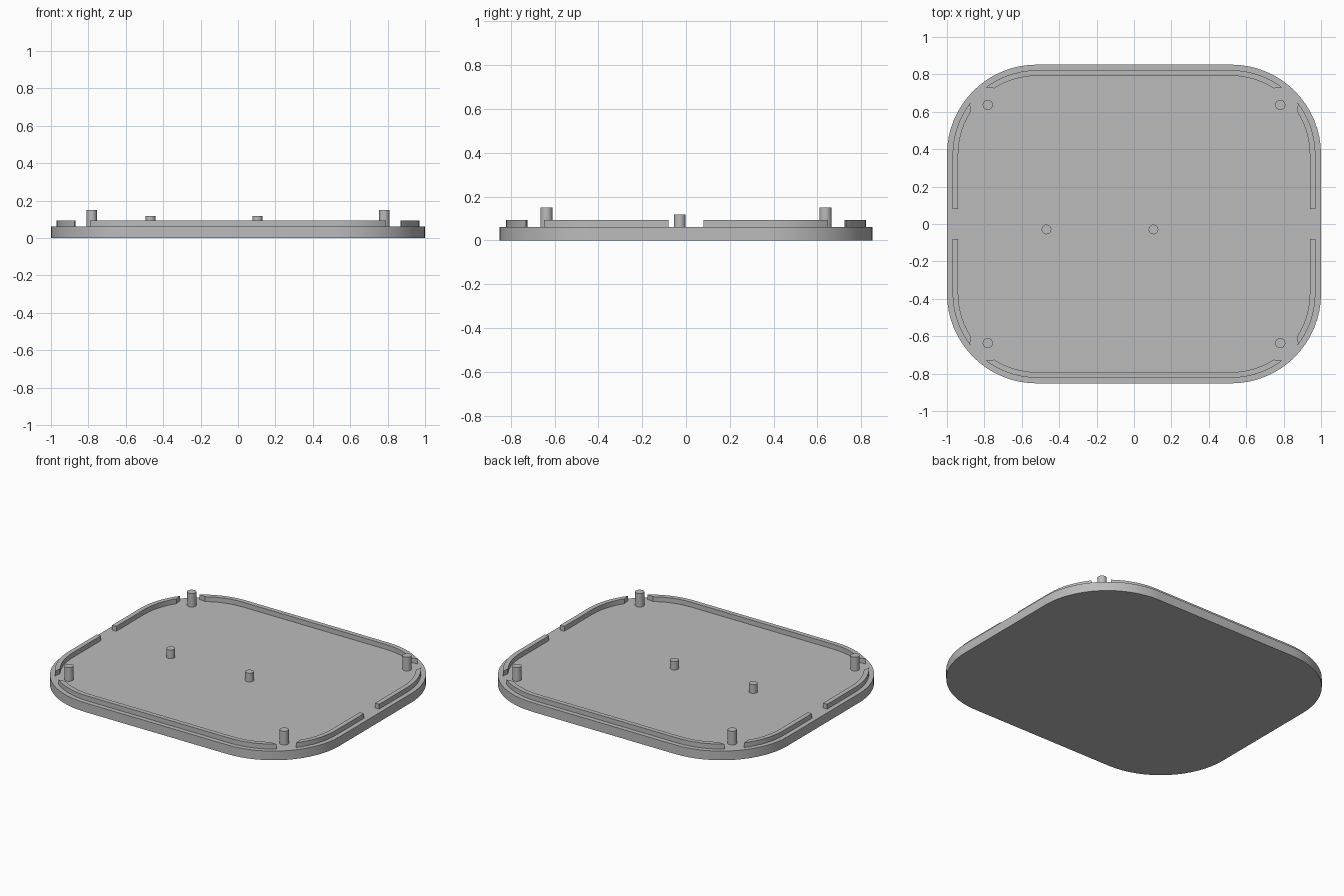
import bpy
import bmesh
from math import cos, sin, pi, radians

if "Cube" in bpy.data.objects:
    bpy.data.objects.remove(bpy.data.objects["Cube"])

HALF_X, HALF_Y, CORNER = 1.0, 0.852, 0.48
PLATE_TOP, LIP_TOP = 0.06, 0.092
POST_X, POST_Y = 0.782, 0.637

grey = bpy.data.materials.new("plain grey")
grey.use_nodes = True
colour = (0.5, 0.5, 0.5, 1)
grey.diffuse_color = colour
grey.node_tree.nodes["Principled BSDF"].inputs["Base Color"].default_value = colour


def rounded_outline(inset, steps=16):
    """Rounded rectangle, moved inwards by inset, counter-clockwise."""
    r = CORNER - inset
    points = []
    for quarter, (sx, sy) in enumerate([(1, 1), (-1, 1), (-1, -1), (1, -1)]):
        for i in range(steps + 1):
            a = (quarter + i / steps) * pi / 2
            points.append((sx * (HALF_X - CORNER) + r * cos(a),
                           sy * (HALF_Y - CORNER) + r * sin(a)))
    return points


def finish(name, bm):
    bmesh.ops.recalc_face_normals(bm, faces=bm.faces)
    mesh = bpy.data.meshes.new(name)
    bm.to_mesh(mesh)
    bm.free()
    mesh.materials.append(grey)
    obj = bpy.data.objects.new(name, mesh)
    bpy.context.collection.objects.link(obj)
    return obj


def activate(obj):
    bpy.ops.object.select_all(action="DESELECT")
    obj.select_set(True)
    bpy.context.view_layer.objects.active = obj


def smooth(obj):
    activate(obj)
    bpy.ops.object.shade_smooth_by_angle(angle=radians(30))


def extrude_up(bm, faces, height):
    result = bmesh.ops.extrude_face_region(bm, geom=faces)
    verts = [v for v in result["geom"] if isinstance(v, bmesh.types.BMVert)]
    bmesh.ops.translate(bm, verts=verts, vec=(0, 0, height))


def cylinder(name, x, y, radius, bottom, top, sides=32):
    bpy.ops.mesh.primitive_cylinder_add(
        vertices=sides, radius=radius, depth=top - bottom,
        location=(x, y, (top + bottom) / 2))
    obj = bpy.context.object
    obj.name = name
    obj.data.materials.append(grey)
    return obj


# Base plate
bm = bmesh.new()
face = bm.faces.new([bm.verts.new((x, y, 0)) for x, y in rounded_outline(0)])
extrude_up(bm, [face], PLATE_TOP)
smooth(finish("base_plate", bm))

# Lip running around the plate, as a closed ring
bm = bmesh.new()
outer, inner = ([bm.verts.new((x, y, PLATE_TOP)) for x, y in rounded_outline(inset)]
                for inset in (0.03, 0.06))
count = len(outer)
ring = [bm.faces.new((outer[i], outer[(i + 1) % count], inner[(i + 1) % count], inner[i]))
        for i in range(count)]
extrude_up(bm, ring, LIP_TOP - PLATE_TOP)
lip = finish("lip", bm)

# Gaps in the lip: round clearances at the posts, slots at the sides
corners = [(sx * POST_X, sy * POST_Y) for sx in (-1, 1) for sy in (-1, 1)]
cutters = [cylinder("post_clearance", x, y, 0.094, 0, 0.2) for x, y in corners]
bpy.ops.mesh.primitive_cube_add(size=1, location=(0, 0, 0.1))
slot = bpy.context.object
slot.name = "side_slot_cutter"
slot.scale = (2.2, 0.16, 0.2)
cutters.append(slot)
for cutter in cutters:
    cutter.hide_render = True
    activate(lip)
    mod = lip.modifiers.new("gap", "BOOLEAN")
    mod.operation = "DIFFERENCE"
    mod.solver = "EXACT"
    mod.object = cutter
    bpy.ops.object.modifier_apply(modifier=mod.name)
    bpy.data.objects.remove(cutter)
smooth(lip)

# Tall corner posts and short middle pegs
for x, y in corners:
    name = ("back" if y > 0 else "front") + ("_left" if x > 0 else "_right") + "_post"
    smooth(cylinder(name, x, y, 0.027, PLATE_TOP, 0.15))
for name, x in (("right_peg", -0.468), ("left_peg", 0.104)):
    smooth(cylinder(name, x, -0.029, 0.026, PLATE_TOP, 0.117))
